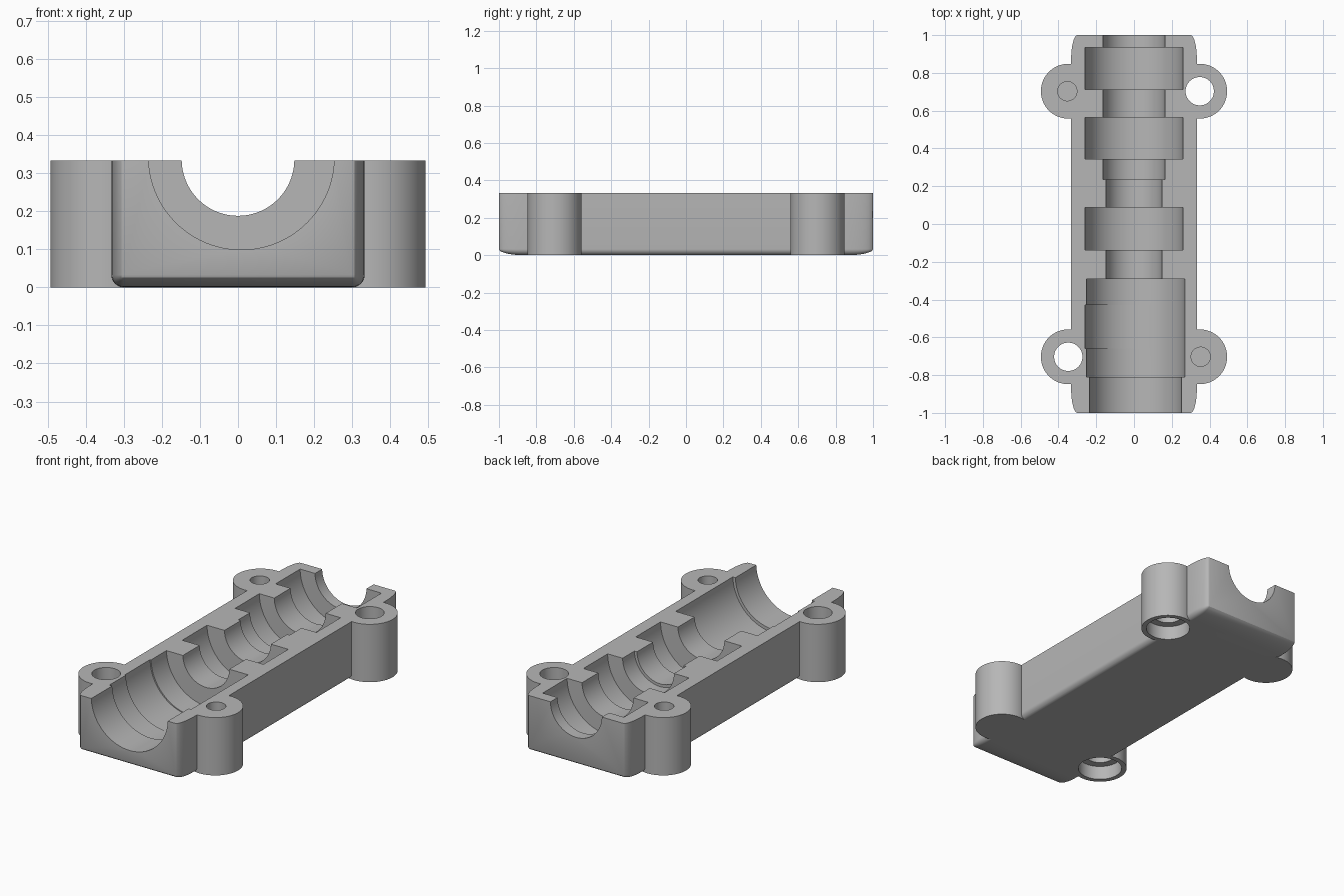
import bpy
import bmesh
import math
from mathutils import Matrix

cube = bpy.data.objects.get("Cube")
if cube:
    bpy.data.objects.remove(cube, do_unlink=True)

HEIGHT = 0.333
BOSS_X, BOSS_Y = 0.348, 0.703

grey = bpy.data.materials.new("plain grey")
grey.use_nodes = True
GREY = (0.47, 0.47, 0.47, 1)
grey.diffuse_color = GREY
grey.node_tree.nodes["Principled BSDF"].inputs["Base Color"].default_value = GREY


def add_object(name, bm):
    mesh = bpy.data.meshes.new(name)
    bm.to_mesh(mesh)
    bm.free()
    mesh.materials.append(grey)
    obj = bpy.data.objects.new(name, mesh)
    bpy.context.collection.objects.link(obj)
    return obj


def cylinder(name, radius, length, matrix, sides=96):
    bm = bmesh.new()
    bmesh.ops.create_cone(bm, cap_ends=True, segments=sides, radius1=radius,
                          radius2=radius, depth=length, matrix=matrix)
    return add_object(name, bm)


def upright(name, radius, x, y, z0, z1):
    return cylinder(name, radius, z1 - z0, Matrix.Translation((x, y, (z0 + z1) / 2)), 64)


def lengthwise(name, radius, x, z, y0, y1):
    place = Matrix.Translation((x, (y0 + y1) / 2, z))
    return cylinder(name, radius, y1 - y0, place @ Matrix.Rotation(math.pi / 2, 4, "X"))


def combine(target, tool, operation):
    bpy.ops.object.select_all(action="DESELECT")
    bpy.context.view_layer.objects.active = target
    target.select_set(True)
    tool.hide_render = True
    mod = target.modifiers.new("combine", "BOOLEAN")
    mod.operation = operation
    mod.solver = "EXACT"
    mod.object = tool
    bpy.ops.object.modifier_apply(modifier=mod.name)
    bpy.data.objects.remove(tool, do_unlink=True)


# Housing block: rounded everywhere but the top, with roundings stretched lengthwise
bm = bmesh.new()
stretch = 4
bmesh.ops.create_cube(bm, size=1, matrix=Matrix.Translation((0, 0, HEIGHT / 2))
                      @ Matrix.Diagonal((0.666, 2 / stretch, HEIGHT, 1)))
edges = [e for e in bm.edges if min(v.co.z for v in e.verts) < HEIGHT / 2]
bmesh.ops.bevel(bm, geom=edges, offset=0.033, segments=8, profile=0.5, affect="EDGES")
bmesh.ops.scale(bm, vec=(1, stretch, 1), verts=bm.verts)
housing = add_object("housing_half", bm)

# Screw bosses
for sx in (-1, 1):
    for sy in (-1, 1):
        boss = upright("boss", 0.145, sx * BOSS_X, sy * BOSS_Y, 0, HEIGHT)
        combine(housing, boss, "UNION")

# Stepped channel: radius, centre x, centre z, start y, end y
channel = [
    (0.148, 0, 0.336, -1.1, 1.1),
    (0.164, 0, 0.336, 0.235, 1.1),
    (0.259, 0, 0.336, 0.712, 0.935),
    (0.259, 0, 0.336, 0.343, 0.564),
    (0.259, 0, 0.336, -0.138, 0.088),
    (0.261, 0.008, 0.341, -0.81, -0.29),
    (0.259, 0, 0.336, -0.66, -0.43),
    (0.244, 0.009, 0.343, -1.1, -0.75),
]
for section in channel:
    combine(housing, lengthwise("channel_cutter", *section), "DIFFERENCE")

# Clearance holes with counterbores, and blind holes on the opposite diagonal
for s in (-1, 1):
    x, y = s * BOSS_X, s * BOSS_Y
    combine(housing, upright("hole_cutter", 0.075, x, y, -0.1, 0.5), "DIFFERENCE")
    combine(housing, upright("counterbore_cutter", 0.118, x, y, -0.1, 0.08), "DIFFERENCE")
    combine(housing, upright("blind_cutter", 0.051, 1.015 * x, -y, 0.1, 0.5), "DIFFERENCE")

bpy.ops.object.select_all(action="DESELECT")
housing.select_set(True)
bpy.context.view_layer.objects.active = housing
bpy.ops.object.shade_smooth_by_angle(angle=math.radians(25))
